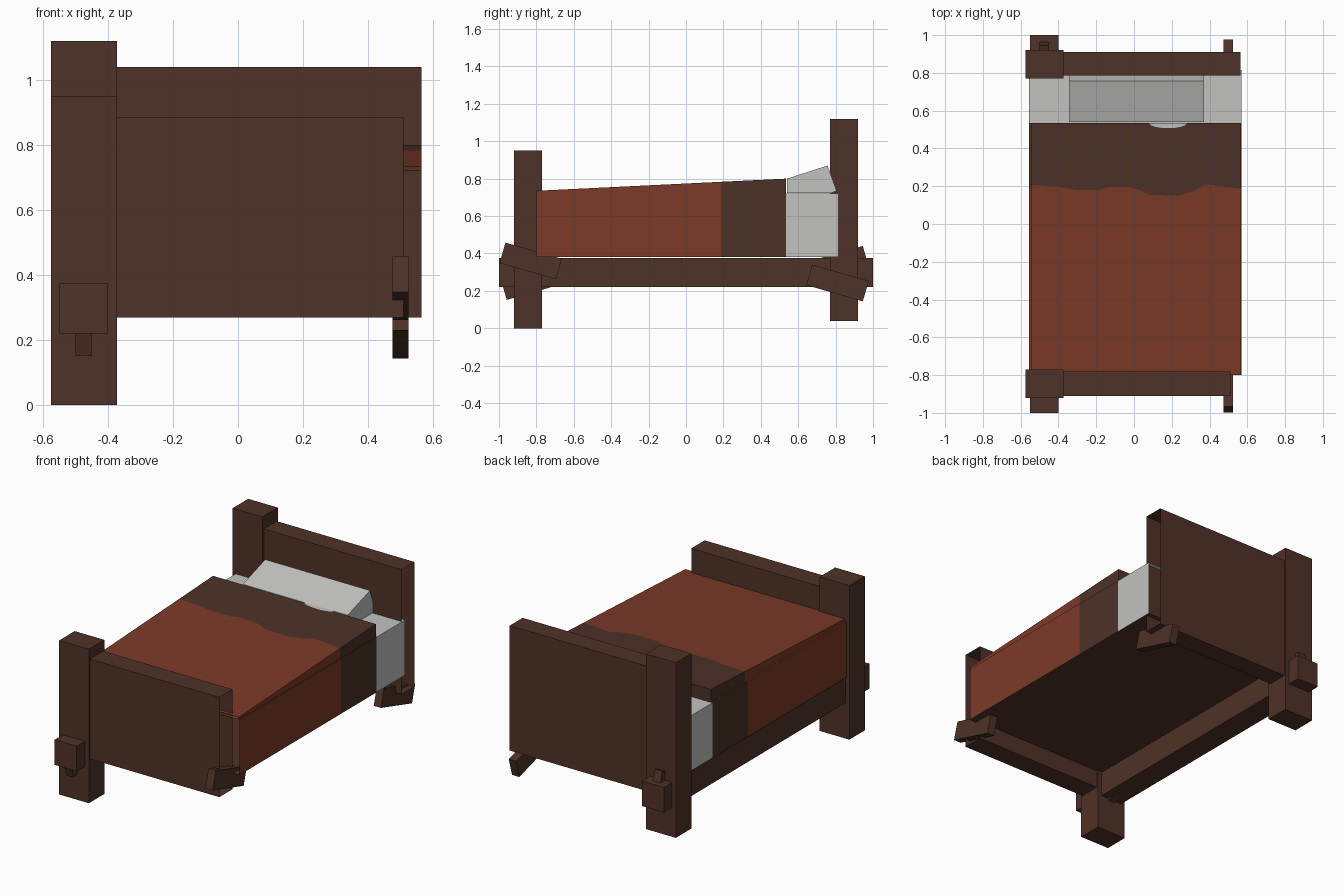
import bpy, bmesh, math
from mathutils import Vector, Matrix

if "Cube" in bpy.data.objects:
    bpy.data.objects.remove(bpy.data.objects["Cube"], do_unlink=True)


def material(name, rgb):
    m = bpy.data.materials.new(name)
    m.use_nodes = True
    m.diffuse_color = (*rgb, 1)
    m.node_tree.nodes["Principled BSDF"].inputs["Base Color"].default_value = (*rgb, 1)
    return m


WOOD = material("dark wood", (0.078, 0.032, 0.020))
RED = material("red blanket", (0.200, 0.042, 0.021))
FUR = material("brown blanket fold", (0.073, 0.032, 0.021))
LINEN = material("pale linen", (0.54, 0.54, 0.53))


def finish(name, bm, mats):
    mesh = bpy.data.meshes.new(name)
    bm.to_mesh(mesh)
    bm.free()
    for m in mats:
        mesh.materials.append(m)
    obj = bpy.data.objects.new(name, mesh)
    bpy.context.collection.objects.link(obj)
    return obj


def box_mesh(lo, hi, open_sides=()):
    """Box between two corners, leaving out faces that point along open_sides."""
    lo, hi = Vector(lo), Vector(hi)
    bm = bmesh.new()
    bmesh.ops.create_cube(bm, size=1)
    bmesh.ops.scale(bm, vec=hi - lo, verts=bm.verts)
    bmesh.ops.translate(bm, vec=(lo + hi) / 2, verts=bm.verts)
    bm.normal_update()
    gone = [f for f in bm.faces if any(f.normal.dot(Vector(d)) > 0.9 for d in open_sides)]
    bmesh.ops.delete(bm, geom=gone, context="FACES")
    return bm


def wood_box(name, lo, hi, open_sides=()):
    return finish(name, box_mesh(lo, hi, open_sides), [WOOD])


# Posts, boards with open outer ends, and the long rail
wood_box("front_post", (-0.575, -0.92, 0), (-0.373, -0.77, 0.95))
wood_box("back_post", (-0.575, 0.77, 0.04), (-0.373, 0.92, 1.12))
wood_box("footboard", (-0.373, -0.91, 0.27), (0.51, -0.78, 0.885), [(1, 0, 0)])
wood_box("headboard", (-0.373, 0.785, 0.27), (0.565, 0.91, 1.04), [(1, 0, 0)])
wood_box("side_rail", (-0.55, -1, 0.22), (-0.4, 1, 0.375))


# Slanted locking wedges at the four corners
def wedge(name, x, y, z, tilt):
    bm = box_mesh((-0.025, -0.157, -0.057), (0.025, 0.157, 0.057))
    bm.transform(Matrix.Translation((x, y, z)) @ Matrix.Rotation(math.radians(tilt), 4, "X"))
    finish(name, bm, [WOOD])


wedge("front_left_wedge", 0.5, -0.83, 0.36, -16)
wedge("back_left_wedge", 0.5, 0.81, 0.242, -16)
wedge("front_right_wedge", -0.475, -0.823, 0.25, 16)
wedge("back_right_wedge", -0.475, 0.81, 0.342, 16)

# Blanket: sloping top with a wavy colour border
FOOT, FOLD, BASE = -0.8, 0.535, 0.72
BORDER = [(-0.545, 0.207), (-0.39, 0.197), (-0.31, 0.18), (-0.18, 0.18),
          (-0.14, 0.197), (-0.02, 0.195), (0.03, 0.18), (0.08, 0.154),
          (0.24, 0.15), (0.32, 0.175), (0.38, 0.21), (0.565, 0.186)]


def slope(y):
    return 0.735 + (y - FOOT) * 0.0487


bm = bmesh.new()
rows = [[bm.verts.new((x, y, slope(y))) for y in (FOOT, b, FOLD)] for x, b in BORDER]
for left, right in zip(rows, rows[1:]):
    for i in range(2):
        bm.faces.new((left[i], right[i], right[i + 1], left[i + 1])).material_index = i
hems = []
for row in (rows[0], rows[-1]):
    hem = [bm.verts.new((v.co.x, v.co.y, BASE)) for v in row]
    hems.append(hem)
    for i in range(2):
        quad = [row[i], hem[i], hem[i + 1], row[i + 1]]
        if row is rows[0]:
            quad.reverse()
        bm.faces.new(quad).material_index = i
head = [r[2] for r in rows]
bm.faces.new([hems[0][2]] + head + [hems[1][2]]).material_index = 1
finish("blanket_top", bm, [RED, FUR])

# Mattress: open-ended, draped in blanket, with a wooden underside
bm = box_mesh((-0.555, FOOT, 0.38), (0.57, 0.815, BASE), [(0, 1, 0), (0, -1, 0)])
for y in (0.188, FOLD):
    bmesh.ops.bisect_plane(bm, geom=bm.verts[:] + bm.edges[:] + bm.faces[:],
                           plane_co=(0, y, 0), plane_no=(0, 1, 0))
bm.normal_update()
for f in bm.faces:
    y = f.calc_center_median().y
    if f.normal.z < -0.9:
        f.material_index = 3
    else:
        f.material_index = 0 if y < 0.188 else 1 if y < FOLD else 2
finish("mattress", bm, [RED, FUR, LINEN, WOOD])

# Pillow: tilted wedge profile extruded across the bed
profile = [(0.54, 0.722), (0.775, 0.722), (0.805, 0.735), (0.757, 0.87), (0.54, 0.8)]
bm = bmesh.new()
side = bm.faces.new([bm.verts.new((-0.345, y, z)) for y, z in profile])
out = bmesh.ops.extrude_face_region(bm, geom=[side])
moved = [v for v in out["geom"] if isinstance(v, bmesh.types.BMVert)]
bmesh.ops.translate(bm, vec=(0.715, 0, 0), verts=moved)
bmesh.ops.recalc_face_normals(bm, faces=bm.faces)
finish("pillow", bm, [LINEN])

# Pale patch of linen at the edge of the fold
bm = bmesh.new()
arc = []
for i in range(9):
    a = math.pi * (1 + i / 8)
    y = FOLD + 0.028 * math.sin(a)
    arc.append(bm.verts.new((0.18 + 0.1 * math.cos(a), y, slope(y) + 0.003)))
bm.faces.new(arc)
finish("linen_patch", bm, [LINEN])
